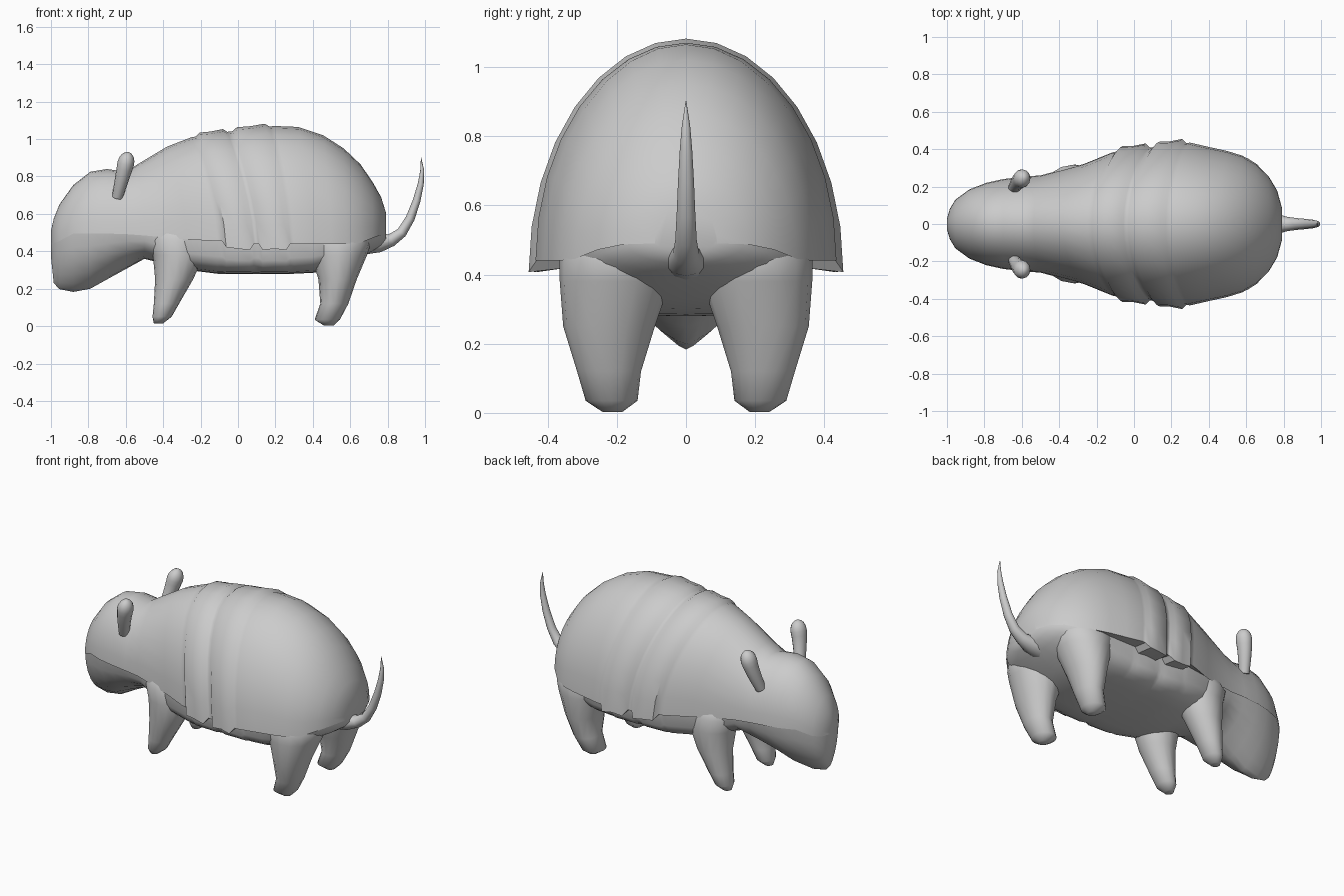
import bpy, bmesh, math
from mathutils import Vector

if "Cube" in bpy.data.objects:
    bpy.data.objects.remove(bpy.data.objects["Cube"])

grey = bpy.data.materials.new("plain grey")
grey.diffuse_color = (0.6, 0.6, 0.6, 1)
grey.use_nodes = True
grey.node_tree.nodes["Principled BSDF"].inputs["Base Color"].default_value = grey.diffuse_color


def loft(name, rings, angle=60):
    """Skin a list of closed rings and cap both ends."""
    bm = bmesh.new()
    vs = [[bm.verts.new(p) for p in r] for r in rings]
    n = len(rings[0])
    for a, b in zip(vs, vs[1:]):
        for i in range(n):
            j = (i + 1) % n
            bm.faces.new((a[i], a[j], b[j], b[i]))
    bm.faces.new(vs[0][::-1])
    bm.faces.new(vs[-1])
    bmesh.ops.recalc_face_normals(bm, faces=bm.faces)
    me = bpy.data.meshes.new(name)
    bm.to_mesh(me)
    bm.free()
    me.materials.append(grey)
    ob = bpy.data.objects.new(name, me)
    bpy.context.collection.objects.link(ob)
    bpy.ops.object.select_all(action='DESELECT')
    ob.select_set(True)
    bpy.context.view_layer.objects.active = ob
    bpy.ops.object.shade_smooth_by_angle(angle=math.radians(angle))


def ramp(x, x0, x1, a, b):
    """Smooth change from a to b between x0 and x1."""
    t = min(max((x - x0) / (x1 - x0), 0), 1)
    return a + (b - a) * t * t * (3 - 2 * t)


# Body profile: x, top, half width, bottom
PROFILE = [
    (-1.0, .51, .03, .37), (-.985, .575, .08, .23), (-.955, .65, .13, .198),
    (-.88, .755, .185, .183), (-.79, .825, .22, .20), (-.70, .84, .24, .25),
    (-.60, .825, .252, .305), (-.50, .865, .26, .36), (-.27, .96, .32, .30),
    (-.11, 1.01, .385, .28), (.30, 1.07, .435, .28), (.40, 1.065, .412, .285),
    (.50, 1.02, .39, .30), (.58, .95, .365, .33), (.655, .865, .32, .365),
    (.72, .77, .255, .40), (.765, .69, .18, .43), (.79, .61, .09, .46)]


def profile(x):
    for a, b in zip(PROFILE, PROFILE[1:]):
        if x <= b[0]:
            t = (x - a[0]) / (b[0] - a[0])
            return [p + (q - p) * t for p, q in zip(a[1:], b[1:])]


def body_ring(x, band):
    """Arched, forward-leaning back above the rim, then the tucked underside."""
    top, w, bottom = profile(x)
    under = min(w * .98, .345)
    rim = ramp(x, -.7, -.1, .495, .455) if x < 0 else ramp(x, .62, .79, .44, .49)
    if x < -.9:
        rim = ramp(x, -1, -.9, .44, .475)
    power = ramp(x, -.95, -.2, 1.6, .5) if x < 0 else ramp(x, .35, .75, .5, 1)
    lean = .145 * max(math.sin(math.pi * (x + .6) / 1.22), 0) if -.6 < x < .62 else 0
    # Raised bands flare outward and hang lower
    rim -= .033 * band
    w += .025 * band
    top += .018 * band
    pts = []
    for i in range(17):
        t = math.pi * i / 16
        s = math.sin(t)
        pts.append((x - lean * s ** 1.5, w * math.cos(t), rim + (top - rim) * s))
    for i in range(13):
        t = math.pi * i / 12
        c, s = -math.cos(t), math.sin(t)
        y = math.copysign(abs(c) ** power, c) * under
        z = rim + .012
        pts.append((x, y, z - (z - bottom) * s ** min(power, 1)))
    return pts


# Head, back and belly in one skin, with two armour bands round the middle
sections = [(row[0], 0) for row in PROFILE]
for centre, half in ((0, .09), (.195, .09)):
    sections += [(centre + half * k, b) for k, b in
                 ((-.95, 0), (-.7, 1), (0, .8), (.7, 1), (.95, 0))]
loft("body_shell", [body_ring(x, b) for x, b in sorted(sections)], 50)


def leg(name, rows, side):
    """Rounded leg from rows of height, x range and y range."""
    rings = []
    for z, x0, x1, y0, y1 in rows:
        angles = [2 * math.pi * i / 16 for i in range(16)]
        rings.append([((x0 + x1) / 2 + (x1 - x0) / 2 * math.cos(t),
                       side * ((y0 + y1) / 2 + (y1 - y0) / 2 * math.sin(t)), z)
                      for t in angles])
    loft(name, rings, 80)


REAR = [(.002, .46, .51, .185, .24), (.035, .41, .545, .14, .29),
        (.12, .44, .59, .13, .315), (.25, .43, .635, .09, .355),
        (.38, .39, .69, .045, .365), (.44, .37, .71, .04, .365), (.54, .40, .68, .07, .33)]
FRONT = [(.015, -.45, -.40, .175, .23), (.05, -.457, -.355, .14, .265),
         (.12, -.45, -.315, .13, .28), (.25, -.443, -.24, .10, .305),
         (.38, -.455, -.18, .06, .318), (.46, -.48, -.18, .05, .315), (.56, -.44, -.22, .08, .27)]


def tube(name, pts):
    """Tapered tube along points given as (x, y, z, radius)."""
    rings = []
    for k, p in enumerate(pts):
        a = Vector(pts[max(k - 1, 0)][:3])
        b = Vector(pts[min(k + 1, len(pts) - 1)][:3])
        d = (b - a).normalized()
        v = d.cross(Vector((0, 1, 0))).normalized()
        u = v.cross(d).normalized()
        rings.append([Vector(p[:3]) + p[3] * (u * math.cos(t) + v * .9 * math.sin(t))
                      for t in (2 * math.pi * i / 12 for i in range(12))])
    loft(name, rings, 80)


for label, s in (("left", -1), ("right", 1)):
    leg("rear_leg_" + label, REAR, s)
    leg("front_leg_" + label, FRONT, s)
    # Small upright ears, widest near the rounded tip
    ear = []
    for i in range(11):
        t = 1 - (1 - i / 10) ** 2
        r = .032 + .024 * t if t < .75 else .05 * math.sqrt(max(1 - ((t - .75) / .25) ** 2, .01))
        ear.append((-.645 + .06 * t, s * (.19 + .057 * math.sin(t * 1.57)), .69 + .24 * t, r))
    tube("ear_" + label, ear)

# Curved tail
tube("tail", [(.68, 0, .45, .075), (.76, 0, .445, .055), (.82, 0, .46, .038),
              (.875, 0, .50, .031), (.92, 0, .575, .027), (.955, 0, .67, .023),
              (.977, 0, .76, .018), (.985, 0, .83, .012), (.979, 0, .902, .001)])
